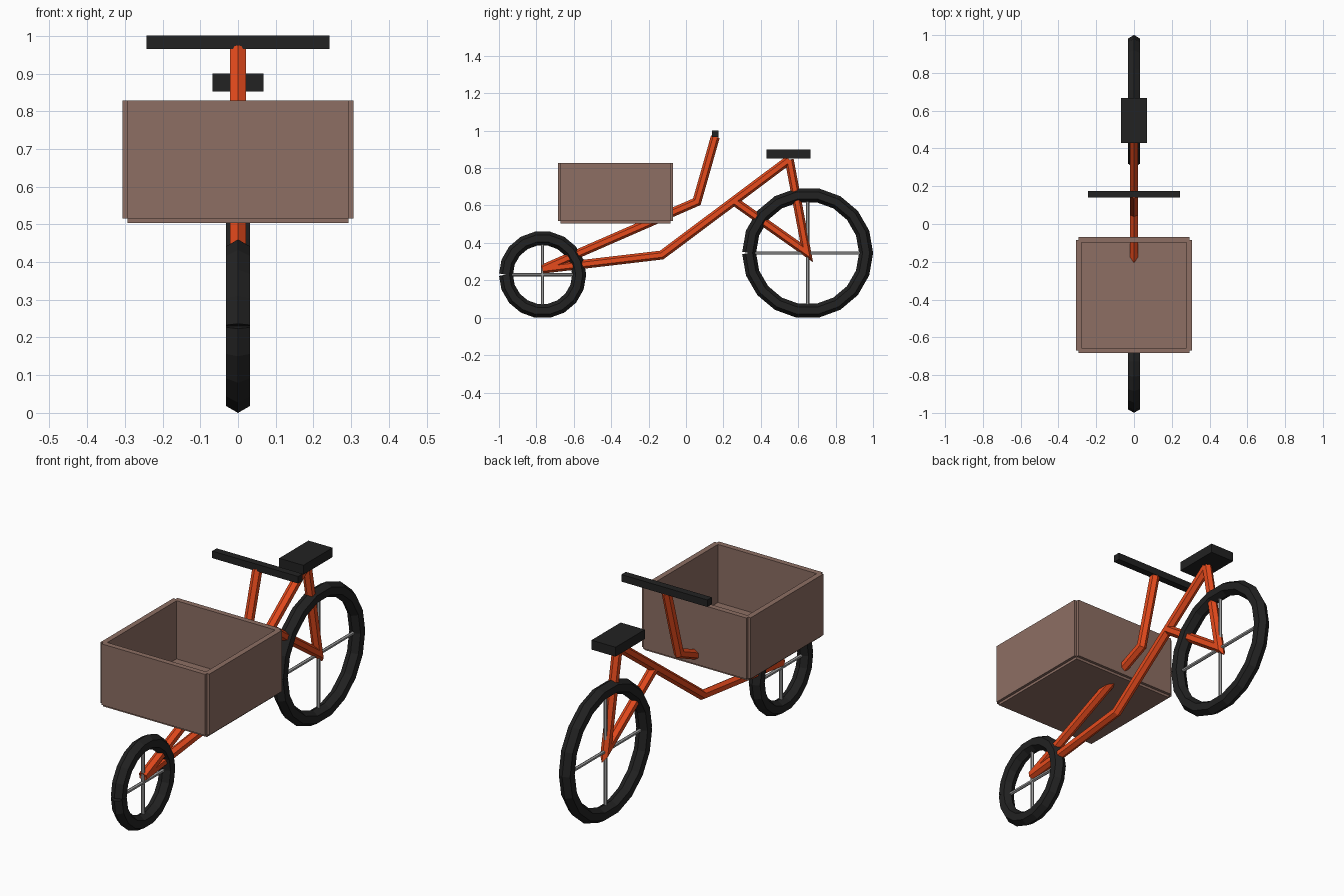
import bpy, bmesh, math
from mathutils import Vector

if "Cube" in bpy.data.objects:
    bpy.data.objects.remove(bpy.data.objects["Cube"])


def material(name, rgb):
    m = bpy.data.materials.new(name)
    m.diffuse_color = (*rgb, 1)
    m.use_nodes = True
    m.node_tree.nodes["Principled BSDF"].inputs["Base Color"].default_value = m.diffuse_color
    return m


ORANGE = material("orange_paint", (0.79, 0.069, 0.012))
BLACK = material("black_rubber", (0.016, 0.016, 0.016))
BROWN = material("brown_wood", (0.266, 0.156, 0.125))
STEEL = material("steel", (0.34, 0.34, 0.34))


def finish(bm, name, mat):
    bmesh.ops.recalc_face_normals(bm, faces=bm.faces)
    me = bpy.data.meshes.new(name)
    bm.to_mesh(me)
    bm.free()
    me.materials.append(mat)
    ob = bpy.data.objects.new(name, me)
    bpy.context.collection.objects.link(ob)
    return ob


def add_box(bm, centre, size):
    vs = bmesh.ops.create_cube(bm, size=1)["verts"]
    bmesh.ops.scale(bm, vec=size, verts=vs)
    bmesh.ops.translate(bm, vec=centre, verts=vs)


def box(name, mat, *parts):
    bm = bmesh.new()
    for centre, size in parts:
        add_box(bm, centre, size)
    return finish(bm, name, mat)


def add_tube(bm, path, radius, sides=6):
    """Mitred capped tube along (y, z) points in the centre plane."""
    pts = [Vector((0, y, z)) for y, z in path]
    dirs = [(b - a).normalized() for a, b in zip(pts, pts[1:])]
    rings = []
    for i, p in enumerate(pts):
        d0, d1 = dirs[max(i - 1, 0)], dirs[min(i, len(dirs) - 1)]
        t = (d0 + d1).normalized()
        n = Vector((0, -t.z, t.y)) / t.dot(d0)
        ring = []
        for k in range(sides):
            a = 2 * math.pi * k / sides
            ring.append(bm.verts.new(p + radius * (math.cos(a) * n + Vector((math.sin(a), 0, 0)))))
        rings.append(ring)
    for r0, r1 in zip(rings, rings[1:]):
        for k in range(sides):
            j = (k + 1) % sides
            bm.faces.new((r0[k], r0[j], r1[j], r1[k]))
    bm.faces.new(rings[0])
    bm.faces.new(rings[-1])


def tubes(name, mat, radius, *paths):
    bm = bmesh.new()
    for p in paths:
        add_tube(bm, p, radius)
    return finish(bm, name, mat)


def wheel(name, y, z, outer, tyre=0.037, n=18):
    # tyre ring, starting and ending at the front
    r = outer - tyre
    ring = [(y - r * math.cos(2 * math.pi * i / n), z + r * math.sin(2 * math.pi * i / n))
            for i in range(n + 1)]
    tubes(name + "_tyre", BLACK, tyre, ring)
    # crossed spokes
    s = r - 0.01
    tubes(name + "_spokes", STEEL, 0.009, [(y - s, z), (y + s, z)], [(y, z - s), (y, z + s)])


wheel("front_wheel", -0.767, 0.23, 0.233)
wheel("rear_wheel", 0.65, 0.346, 0.35)

# frame tubes
FRONT, SADDLE = (-0.767, 0.26), (0.552, 0.845)
tubes("main_frame", ORANGE, 0.024, [FRONT, (-0.13, 0.335), SADDLE])
tubes("steering_tube", ORANGE, 0.024, [FRONT, (0.058, 0.62), (0.157, 0.968)])
tubes("rear_stay", ORANGE, 0.024, [(0.255, 0.625), (0.645, 0.35), SADDLE])

# seat and handlebar
box("seat", BLACK, ((0, 0.548, 0.876), (0.136, 0.236, 0.048)))
box("handlebar", BLACK, ((0, 0.157, 0.983), (0.486, 0.036, 0.036)))

# open cargo box: floor board and four wall boards
CY, W, T = -0.377, 0.586, 0.028
walls = [((0, CY, 0.517), (W, W, T))]
for s in (-1, 1):
    walls.append(((s * W / 2, CY, 0.672), (T, W, 0.312)))
    walls.append(((0, CY + s * W / 2, 0.672), (W, T, 0.312)))
box("cargo_box", BROWN, *walls)
